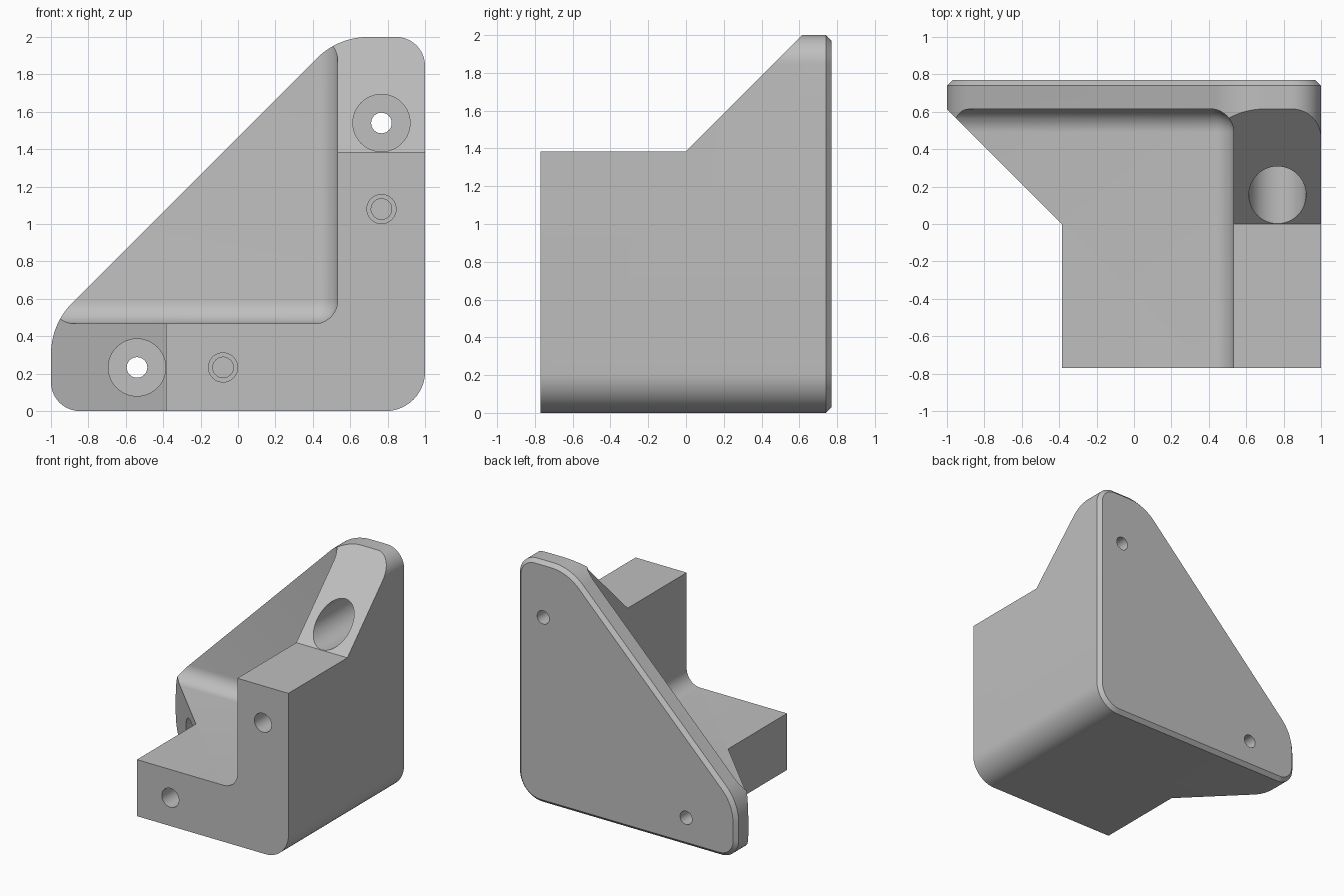
import bpy, bmesh, math
from mathutils import Vector

cube = bpy.data.objects.get("Cube")
if cube:
    bpy.data.objects.remove(cube, do_unlink=True)

FRONT, BACK = -0.77, 0.77
FLOOR = 0.615          # front face of the back plate
ARM = 0.467            # thickness of each arm
FILLET = 0.125
CHAMFER = 0.03

grey = bpy.data.materials.new("plain_grey")
grey.use_nodes = True
colour = (0.52, 0.52, 0.52, 1)
grey.diffuse_color = colour
grey.node_tree.nodes["Principled BSDF"].inputs["Base Color"].default_value = colour


def add_object(name, bm):
    bmesh.ops.recalc_face_normals(bm, faces=bm.faces)
    mesh = bpy.data.meshes.new(name)
    bm.to_mesh(mesh)
    bm.free()
    mesh.materials.append(grey)
    obj = bpy.data.objects.new(name, mesh)
    bpy.context.collection.objects.link(obj)
    return obj


def loft(name, rings):
    """Closed solid through rings with equal point counts."""
    bm = bmesh.new()
    loops = [[bm.verts.new(p) for p in ring] for ring in rings]
    n = len(loops[0])
    bm.faces.new(loops[0])
    bm.faces.new(loops[-1])
    for a, b in zip(loops, loops[1:]):
        for i in range(n):
            j = (i + 1) % n
            bm.faces.new((a[i], a[j], b[j], b[i]))
    return add_object(name, bm)


def rounded_outline(corners, inset, steps=14):
    """Counter-clockwise outline with rounded corners, shrunk by inset."""
    points = []
    for i, (x, z, r) in enumerate(corners):
        c = Vector((x, z))
        before = (Vector(corners[i - 1][:2]) - c).normalized()
        after = (Vector(corners[(i + 1) % len(corners)][:2]) - c).normalized()
        half = before.angle(after) / 2
        centre = c + (before + after).normalized() * r / math.sin(half)
        start = math.atan2(-before.x, before.y) + math.pi
        # outward normal of the incoming edge
        start = math.atan2(before.x, -before.y)
        turn = math.pi - 2 * half
        for k in range(steps + 1):
            a = start + turn * k / steps
            points.append(centre + Vector((math.cos(a), math.sin(a))) * (r - inset))
    return points


def cut(target, cutter):
    cutter.hide_render = True
    mod = target.modifiers.new("cut", 'BOOLEAN')
    mod.operation = 'DIFFERENCE'
    mod.solver = 'EXACT'
    mod.object = cutter
    bpy.context.view_layer.objects.active = target
    bpy.ops.object.modifier_apply(modifier=mod.name)
    bpy.data.objects.remove(cutter, do_unlink=True)


def bore(x, z, radius, y0, y1):
    ring = [(radius * math.cos(math.tau * k / 48), radius * math.sin(math.tau * k / 48))
            for k in range(48)]
    return loft("bore_cutter", [[(x + u, y, z + v) for u, v in ring] for y in (y0, y1)])


# Body: rounded triangular outline with a chamfered back edge
corners = [(-1, 0, 0.155), (1, 0, 0.21), (1, 2, 0.155), (0.535, 2, 0.39), (-1, 0.465, 0.39)]
bracket = loft("corner_bracket", [
    [(p.x, y, p.y) for p in rounded_outline(corners, inset)]
    for y, inset in ((FRONT, 0), (BACK - CHAMFER, 0), (BACK, CHAMFER))])

# Filleted pocket that leaves two arms and the back plate
low, high = Vector((-2, -2, ARM)), Vector((1 - ARM, FLOOR, 3))
bm = bmesh.new()
bmesh.ops.create_cube(bm, size=1)
for v in bm.verts:
    v.co = (low + high) / 2 + v.co * (high - low)
bmesh.ops.bevel(bm, geom=bm.edges[:], offset=FILLET, segments=12, profile=0.5, affect='EDGES')
cut(bracket, add_object("pocket_cutter", bm))

# Sloped arm ends: the same wedge on the upright and the flat arm
wedge = [(-1, 1.385), (0, 1.385), (0.7, 2.085), (0.7, 2.5), (-1, 2.5)]
cut(bracket, loft("upright_slope", [[(x, y, t) for y, t in wedge] for x in (-1.3, 1.3)]))
cut(bracket, loft("flat_slope", [[(1 - t, y, z) for y, t in wedge] for z in (-0.3, 2.3)]))

# Screw holes with counterbores, and stepped blind holes in the front
for flip in (False, True):
    for t, radius, y0, y1 in ((1.54, 0.153, -0.9, FLOOR), (1.54, 0.055, 0.5, 0.9),
                              (1.08, 0.078, -0.9, -0.4), (1.08, 0.055, -0.5, -0.1)):
        x, z = (1 - t, 0.233) if flip else (0.767, t)
        cut(bracket, bore(x, z, radius, y0, y1))

bpy.ops.object.select_all(action='DESELECT')
bracket.select_set(True)
bpy.context.view_layer.objects.active = bracket
bpy.ops.object.shade_smooth_by_angle(angle=math.radians(25))
